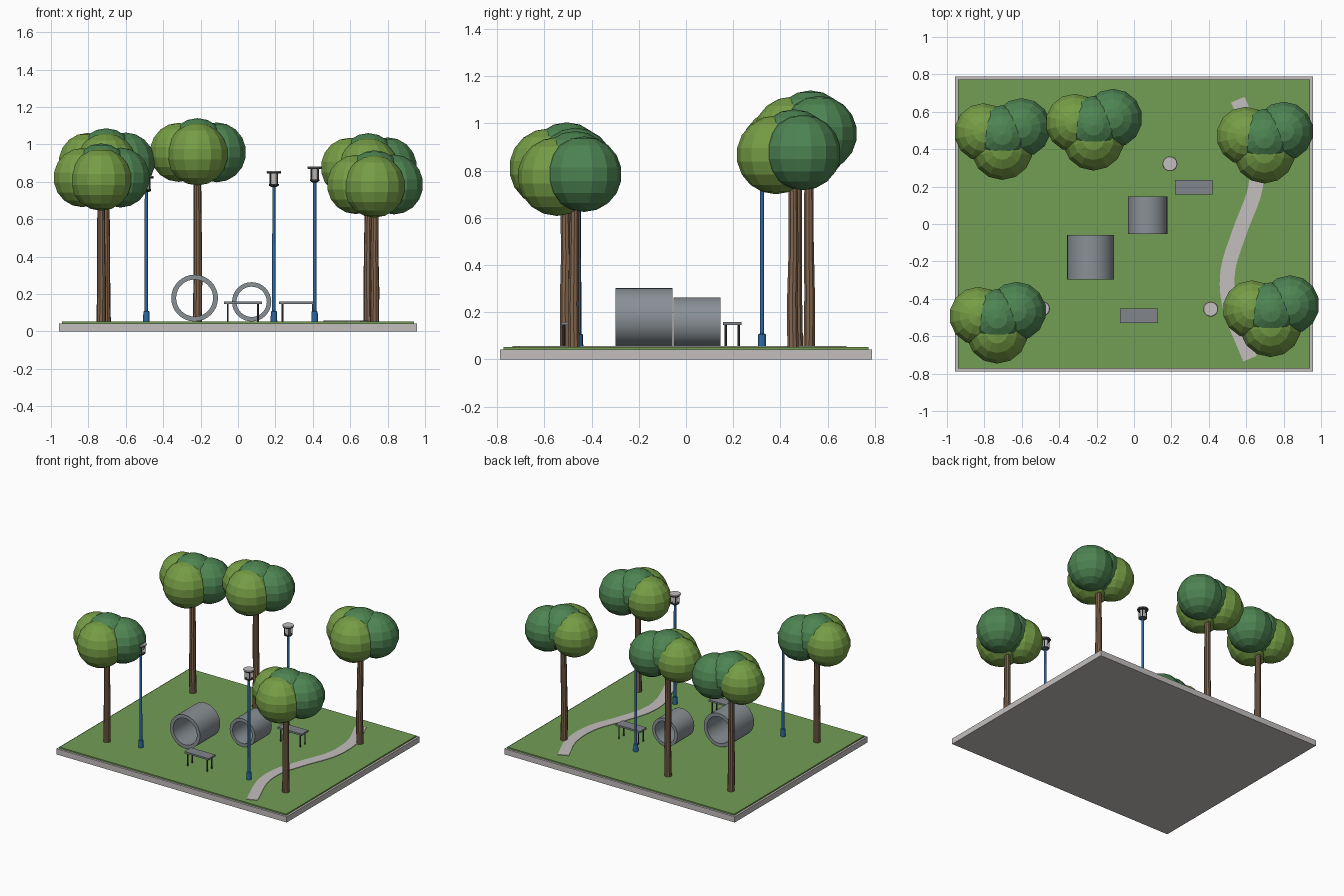
import bpy, bmesh, math, random
from mathutils import Vector, Matrix

if "Cube" in bpy.data.objects:
    bpy.data.objects.remove(bpy.data.objects["Cube"])

random.seed(4)


def mat(name, r, g, b):
    m = bpy.data.materials.new(name)
    m.diffuse_color = (r, g, b, 1)
    m.use_nodes = True
    m.node_tree.nodes["Principled BSDF"].inputs["Base Color"].default_value = m.diffuse_color
    return m


GRASS = mat("grass green", 0.17, 0.34, 0.09)
STONE = mat("pale stone", 0.56, 0.52, 0.52)
CONCRETE = mat("concrete grey", 0.25, 0.28, 0.30)
LIGHT = mat("light leaf green", 0.18, 0.34, 0.06)
DARK = mat("dark leaf green", 0.075, 0.23, 0.085)
BARK = mat("bark brown", 0.22, 0.13, 0.075)
BLUE = mat("post blue", 0.025, 0.14, 0.36)
IRON = mat("dark iron", 0.06, 0.065, 0.075)
SEAT = mat("bench grey", 0.22, 0.24, 0.26)
GROUND = 0.053


def finish(bm, name, material, smooth=False):
    bmesh.ops.recalc_face_normals(bm, faces=bm.faces)
    me = bpy.data.meshes.new(name)
    bm.to_mesh(me)
    bm.free()
    me.materials.append(material)
    ob = bpy.data.objects.new(name, me)
    bpy.context.collection.objects.link(ob)
    if smooth:
        bpy.ops.object.select_all(action='DESELECT')
        ob.select_set(True)
        bpy.context.view_layer.objects.active = ob
        bpy.ops.object.shade_smooth_by_angle(angle=math.radians(35))
    return ob


def box(name, x0, x1, y0, y1, z0, z1, material):
    bm = bmesh.new()
    bmesh.ops.create_cube(bm, size=1)
    bmesh.ops.scale(bm, vec=(x1 - x0, y1 - y0, z1 - z0), verts=bm.verts)
    bmesh.ops.translate(bm, vec=((x0 + x1) / 2, (y0 + y1) / 2, (z0 + z1) / 2), verts=bm.verts)
    return finish(bm, name, material)


def lathe(name, x, y, profile, material, sides=12, smooth=False):
    """Solid of revolution about a vertical axis from (radius, z) pairs."""
    bm = bmesh.new()
    rings = [[bm.verts.new((x + r * math.cos(math.tau * i / sides),
                            y + r * math.sin(math.tau * i / sides), z))
              for i in range(sides)] for r, z in profile]
    for a, b in zip(rings, rings[1:]):
        for i in range(sides):
            j = (i + 1) % sides
            bm.faces.new((a[i], a[j], b[j], b[i]))
    bm.faces.new(rings[0])
    bm.faces.new(rings[-1])
    return finish(bm, name, material, smooth)


# ground slab and lawn
box("slab", -0.957, 0.957, -0.788, 0.788, 0, 0.043, STONE)
box("lawn", -0.942, 0.942, -0.773, 0.773, 0.043, GROUND, GRASS)


# winding path: ribbon along a smooth spline through a few points
def spline(p, steps=8):
    q = [2 * p[0] - p[1]] + p + [2 * p[-1] - p[-2]]
    out = []
    for i in range(1, len(q) - 2):
        a, b, c, d = q[i - 1:i + 3]
        for s in range(steps):
            t = s / steps
            out.append(0.5 * (2 * b + (c - a) * t + (2 * a - 5 * b + 4 * c - d) * t * t
                              + (3 * b - a - 3 * c + d) * t ** 3))
    return out + [p[-1]]


centre = spline([Vector(p) for p in ((0.555, 0.665), (0.645, 0.44), (0.65, 0.20), (0.565, -0.04),
                                     (0.502, -0.25), (0.515, -0.45), (0.62, -0.72))])
bm = bmesh.new()
rows = []
for i, p in enumerate(centre):
    t = (centre[min(i + 1, len(centre) - 1)] - centre[max(i - 1, 0)]).normalized()
    n = Vector((-t.y, t.x)) * 0.039
    rows.append([bm.verts.new((*(p + n * s), z)) for s, z in
                 ((1, GROUND), (1, GROUND + 0.004), (-1, GROUND + 0.004), (-1, GROUND))])
for a, b in zip(rows, rows[1:]):
    for k in range(4):
        bm.faces.new((a[k], a[(k + 1) % 4], b[(k + 1) % 4], b[k]))
bm.faces.new(rows[0])
bm.faces.new(rows[-1])
finish(bm, "path", STONE)


# concrete pipes lying along y
def pipe(name, x, z, y0, y1, ro, ri, sides=32):
    bm = bmesh.new()
    loops = [[bm.verts.new((x + r * math.cos(math.tau * i / sides), y,
                            z + r * math.sin(math.tau * i / sides))) for i in range(sides)]
             for r, y in ((ro, y0), (ro, y1), (ri, y1), (ri, y0))]
    for k in range(4):
        a, b = loops[k], loops[(k + 1) % 4]
        for i in range(sides):
            j = (i + 1) % sides
            bm.faces.new((a[i], a[j], b[j], b[i]))
    finish(bm, name, CONCRETE, True)


pipe("large_pipe", -0.232, 0.178, -0.298, -0.058, 0.125, 0.099)
pipe("small_pipe", 0.073, 0.158, -0.053, 0.147, 0.105, 0.081)


# benches: slab seat on four thin legs
def bench(tag, x, y):
    box(tag + "_seat", x - 0.101, x + 0.101, y - 0.039, y + 0.039, 0.146, 0.159, SEAT)
    for i, sx in enumerate((-1, 1)):
        for j, sy in enumerate((-1, 1)):
            lathe(f"{tag}_leg_{i}{j}", x + sx * 0.081, y + sy * 0.028,
                  ((0.005, GROUND), (0.005, 0.147)), IRON, 8)


bench("front_bench", 0.026, -0.49)
bench("back_bench", 0.319, 0.196)


# lamp posts: base, pole, open lantern with bars, pale cap
def lamp(tag, x, y, top):
    low = top - 0.078
    lathe(tag + "_post", x, y, ((0.018, GROUND), (0.016, 0.106), (0.0095, 0.11),
                                (0.0085, low)), BLUE, 12)
    lathe(tag + "_collar", x, y, ((0.012, low - 0.008), (0.026, low), (0.026, low + 0.008)), IRON, 12)
    lathe(tag + "_lantern", x, y, ((0.017, low + 0.006), (0.02, top - 0.012)), STONE, 12)
    for i in range(4):
        a = math.tau * (i + 0.5) / 4
        lathe(f"{tag}_bar_{i}", x + 0.03 * math.cos(a) * 0.9, y + 0.03 * math.sin(a) * 0.9,
              ((0.0035, low), (0.0035, top - 0.012)), IRON, 6)
    lathe(tag + "_cap_rim", x, y, ((0.036, top - 0.014), (0.039, top - 0.006)), IRON, 20)
    lathe(tag + "_cap", x, y, ((0.04, top - 0.006), (0.037, top)), STONE, 20)


lamp("left_lamp", -0.49, -0.453, 0.83)
lamp("back_lamp", 0.192, 0.322, 0.857)
lamp("right_lamp", 0.41, -0.455, 0.882)


# trees: slightly uneven tapered trunk under four faceted leaf balls
def tree(tag, x, y, z):
    trunk = lathe(tag + "_trunk", x, y, [(0.025 - 0.006 * t / 4, GROUND + (z - GROUND) * t / 4)
                                         for t in range(5)], BARK, 10)
    for ring in range(1, 4):
        dx, dy = random.uniform(-0.003, 0.003), random.uniform(-0.003, 0.003)
        for v in trunk.data.vertices[ring * 10:ring * 10 + 10]:
            v.co.x += dx
            v.co.y += dy
    for part, dx, dy, dz, r, m in (("left", -0.1, 0.018, 0.01, 0.158, LIGHT),
                                   ("front", 0, -0.072, 0, 0.167, LIGHT),
                                   ("right", 0.104, 0.043, 0.01, 0.16, DARK),
                                   ("top", 0, 0.005, 0.033, 0.16, DARK)):
        bm = bmesh.new()
        bmesh.ops.create_uvsphere(bm, u_segments=14, v_segments=9, radius=r,
                                  matrix=Matrix.Translation((x + dx, y + dy, z + dz)))
        finish(bm, f"{tag}_leaves_{part}", m)


tree("back_left_tree", -0.705, 0.472, 0.893)
tree("back_middle_tree", -0.217, 0.522, 0.947)
tree("back_right_tree", 0.697, 0.453, 0.867)
tree("front_right_tree", 0.730, -0.475, 0.775)
tree("front_left_tree", -0.732, -0.510, 0.812)
